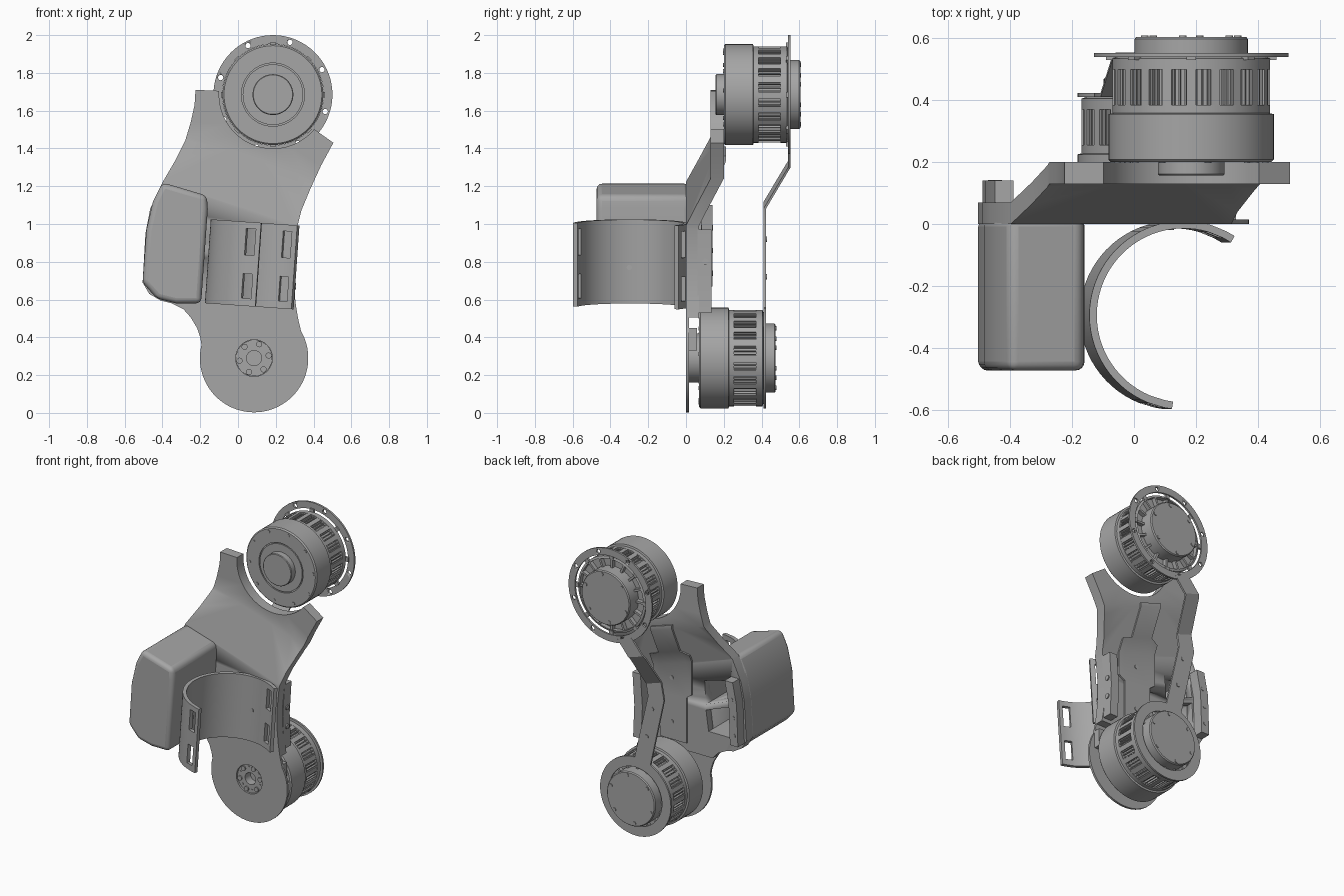
import bpy, bmesh, math
from mathutils import Matrix, Vector

if "Cube" in bpy.data.objects:
    bpy.data.objects.remove(bpy.data.objects["Cube"], do_unlink=True)

grey = bpy.data.materials.new("mid_grey")
grey.use_nodes = True
grey.diffuse_color = (0.38, 0.38, 0.38, 1)
grey.node_tree.nodes["Principled BSDF"].inputs["Base Color"].default_value = (0.38, 0.38, 0.38, 1)

TILT = Vector((0.309, 0, 0.951))      # direction across the sloped folds
UPPER, LOWER = (0.185, 1.685), (0.085, 0.29)


def finish(name, bm, smooth=True):
    bmesh.ops.recalc_face_normals(bm, faces=bm.faces)
    me = bpy.data.meshes.new(name)
    bm.to_mesh(me)
    bm.free()
    ob = bpy.data.objects.new(name, me)
    bpy.context.collection.objects.link(ob)
    me.materials.append(grey)
    activate(ob)
    if smooth:
        bpy.ops.object.shade_smooth_by_angle(angle=math.radians(30))
    return ob


def activate(ob):
    bpy.ops.object.select_all(action="DESELECT")
    ob.select_set(True)
    bpy.context.view_layer.objects.active = ob


def cut(ob, cutter):
    activate(ob)
    mod = ob.modifiers.new("cut", "BOOLEAN")
    mod.operation, mod.solver, mod.object = "DIFFERENCE", "EXACT", cutter
    bpy.ops.object.modifier_apply(modifier=mod.name)


def arc(c, r, a0, a1, n):
    angles = [math.radians(a0 + (a1 - a0) * i / n) for i in range(n + 1)]
    return [(c[0] + r * math.cos(a), c[1] + r * math.sin(a)) for a in angles]


def prism(name, pts, y0, y1, fold=None):
    """Front outline extruded in depth; fold=(start, end) bends it back by 0.13."""
    bm = bmesh.new()
    face = bm.faces.new([bm.verts.new((x, y0, z)) for x, z in pts])
    ext = bmesh.ops.extrude_face_region(bm, geom=[face], use_keep_orig=True)
    for v in ext["geom"]:
        if isinstance(v, bmesh.types.BMVert):
            v.co.y = y1
    if fold:
        bmesh.ops.triangulate(bm, faces=bm.faces)
        for s in fold:
            bmesh.ops.bisect_plane(bm, geom=bm.verts[:] + bm.edges[:] + bm.faces[:],
                                   plane_co=TILT * s, plane_no=TILT)
        for v in bm.verts:
            t = (Vector((v.co.x, 0, v.co.z)).dot(TILT) - fold[0]) / (fold[1] - fold[0])
            v.co.y += 0.13 * min(max(t, 0), 1)
    return finish(name, bm)


def lathe(name, c, profile, closed=False, seg=72):
    """Profile of (radius, y) turned about a front-to-back axis."""
    bm = bmesh.new()
    rings = []
    for r, y in profile:
        rings.append([bm.verts.new((x, y, z)) for x, z in arc(c, r, 0, 360, seg)[:-1]])
    pairs = list(zip(rings, rings[1:])) + ([(rings[-1], rings[0])] if closed else [])
    for a, b in pairs:
        for i in range(seg):
            j = (i + 1) % seg
            bm.faces.new((a[i], a[j], b[j], b[i]))
    bmesh.ops.remove_doubles(bm, verts=bm.verts, dist=1e-5)
    return finish(name, bm)


def ring(name, c, r0, r1, y0, y1):
    return lathe(name, c, [(r0, y0), (r1, y0), (r1, y1), (r0, y1)], True)


def pins(name, spots, r, lo, hi, axis="Y"):
    """Several short cylinders; spots are (x, z), or (y, z) for pins along x."""
    bm = bmesh.new()
    for a, z in spots:
        mid = (lo + hi) / 2
        pos, rot = ((a, mid, z), "X") if axis == "Y" else ((mid, a, z), "Y")
        mat = Matrix.Translation(pos) @ Matrix.Rotation(math.pi / 2, 4, rot)
        bmesh.ops.create_cone(bm, cap_ends=True, segments=16, radius1=r, radius2=r,
                              depth=hi - lo, matrix=mat)
    return finish(name, bm)


def spokes(name, c, count, skip, r0, r1, width, y0, y1):
    """Radial blocks; every skip-th one is left out."""
    bm = bmesh.new()
    for i in range(count):
        if skip and i % skip == 0:
            continue
        mat = (Matrix.Translation((c[0], (y0 + y1) / 2, c[1]))
               @ Matrix.Rotation(2 * math.pi * i / count, 4, "Y")
               @ Matrix.Translation(((r0 + r1) / 2, 0, 0))
               @ Matrix.Diagonal((r1 - r0, y1 - y0, width, 1)))
        bmesh.ops.create_cube(bm, size=1, matrix=mat)
    return finish(name, bm, False)


def motor(part, c, y):
    lathe(part + "_motor_housing", c, [
        (0, y), (0.16, y), (0.16, y + 0.008), (0.167, y + 0.008), (0.167, y), (0.259, y),
        (0.267, y + 0.008), (0.267, y + 0.155), (0.255, y + 0.158), (0.255, y + 0.185),
        (0.232, y + 0.185), (0.232, y + 0.3), (0.255, y + 0.3), (0.255, y + 0.335),
        (0.24, y + 0.34), (0.24, y + 0.31), (0.18, y + 0.31), (0, y + 0.31)])
    lathe(part + "_motor_cap", c, [(0, y + 0.3), (0.183, y + 0.3), (0.183, y + 0.398),
                                   (0.177, y + 0.405), (0, y + 0.405)])
    spokes(part + "_motor_pillars", c, 20, 0, 0.225, 0.254, 0.03, y + 0.18, y + 0.305)
    spokes(part + "_motor_fins", c, 80, 4, 0.225, 0.248, 0.006, y + 0.18, y + 0.305)
    spokes(part + "_motor_rear_spokes", c, 16, 0, 0.175, 0.245, 0.014, y + 0.3, y + 0.338)
    pins(part + "_motor_front_screws", arc(c, 0.24, 5, 365, 10)[:-1], 0.011, y - 0.003, y + 0.01)
    pins(part + "_motor_cap_screws", arc(c, 0.16, 20, 380, 6)[:-1], 0.012, y + 0.39, y + 0.409)


# Folded main plate with a rounded cradle under the upper motor
left = [(-0.25, 0.505), (-0.29, 0.55), (-0.35, 0.58), (-0.41, 0.595), (-0.47, 0.63), (-0.505, 0.69),
        (-0.49, 0.95), (-0.465, 1.08), (-0.4, 1.22), (-0.33, 1.34), (-0.28, 1.44),
        (-0.25, 1.54), (-0.23, 1.63), (-0.225, 1.71)]
right = [(0.505, 1.43), (0.44, 1.31), (0.385, 1.19), (0.335, 1.07), (0.31, 0.97),
         (0.296, 0.83), (0.296, 0.68), (0.305, 0.58), (0.317, 0.505)]
plate = prism("main_plate", left + arc(UPPER, 0.285, 176, 320, 32) + right, 0, 0.07, (1.04, 1.305))

# Thin lower disc with a round opening
disc = prism("lower_disc", [(-0.25, 0.505), (0.317, 0.505)] + arc(LOWER, 0.287, 30, -194, 48)
             + [(-0.2, 0.4), (-0.217, 0.45)], 0, 0.015)
opening = lathe("opening_cutter", LOWER, [(0, -0.1), (0.097, -0.1), (0.097, 0.1), (0, 0.1)])
cut(disc, opening)
bpy.data.objects.remove(opening, do_unlink=True)
ring("lower_collar", LOWER, 0.097, 0.13, 0.012, 0.07)
ring("lower_hub", LOWER, 0.04, 0.096, 0.012, 0.07)
pins("hub_bolts", arc(LOWER, 0.078, 10, 370, 6)[:-1], 0.016, 0.003, 0.02)
pins("hub_dowels", arc(LOWER, 0.078, 40, 400, 6)[:-1], 0.008, 0.009, 0.02)
prism("side_stop", [(0.24, 0.33), (0.33, 0.33), (0.33, 0.45), (0.24, 0.45)], 0.014, 0.058)

# Battery box on the front, with pockets opened from behind
box = prism("side_box", [(-0.4, 1.22), (-0.165, 1.15), (-0.16, 1.08), (-0.195, 0.58), (-0.33, 0.58),
                         (-0.43, 0.605), (-0.505, 0.69), (-0.485, 0.97), (-0.45, 1.12)], -0.473, 0.02)
bev = box.modifiers.new("round", "BEVEL")
bev.width, bev.segments, bev.limit_method = 0.028, 4, "ANGLE"
bev.angle_limit = math.radians(25)
activate(box)
bpy.ops.object.modifier_apply(modifier=bev.name)
bpy.ops.object.shade_smooth_by_angle(angle=math.radians(35))
for pts in ([(-0.42, 0.68), (-0.22, 0.68), (-0.2, 0.82), (-0.41, 0.9)],
            [(-0.41, 0.94), (-0.2, 0.86), (-0.19, 1.02), (-0.39, 1.07)]):
    pocket = prism("pocket_cutter", pts, -0.3, 0.3)
    cut(plate, pocket)
    cut(box, pocket)
    bpy.data.objects.remove(pocket, do_unlink=True)

# Raised rear pads and central rear panel
prism("right_pad", [(0.305, 0.53), (0.296, 0.75), (0.31, 0.97), (0.25, 0.97), (0.235, 0.75), (0.245, 0.53)],
      0.06, 0.135)
prism("left_pad", [(-0.49, 0.67), (-0.48, 0.95), (-0.45, 1.1), (-0.39, 1.1), (-0.42, 0.95), (-0.43, 0.67)],
      0.06, 0.14)
pins("right_pad_screws", [(0.102, z) for z in (0.67, 0.8, 0.925)], 0.017, 0.28, 0.306, "X")
pins("left_pad_screws", [(-0.458, 0.74), (-0.452, 0.86), (-0.44, 0.98)], 0.014, 0.13, 0.143)
prism("rear_panel", [(-0.06, 0.56), (0.14, 0.56), (0.14, 0.85), (0.19, 0.88), (0.19, 1.12), (0.12, 1.15),
                     (0.12, 1.36), (-0.04, 1.41), (-0.04, 1.2), (-0.1, 1.18), (-0.1, 0.9), (-0.06, 0.87)],
      0.06, 0.082, (1.04, 1.305))
pins("panel_screws", [(0.05, 0.68), (0.05, 0.98)], 0.014, 0.075, 0.086)

# Motors
motor("upper", UPPER, 0.2)
motor("lower", LOWER, 0.07)
lathe("upper_front_boss", UPPER, [(0, 0.157), (0.104, 0.157), (0.108, 0.161), (0.108, 0.21), (0, 0.21)])

# Rear strut: two rings joined by a folded bar
top_ring = ring("upper_strut_ring", UPPER, 0.268, 0.315, 0.54, 0.553)
holes = pins("ring_hole_cutter", arc(UPPER, 0.291, 27, 387, 8)[:-1], 0.014, 0.5, 0.6)
cut(top_ring, holes)
bpy.data.objects.remove(holes, do_unlink=True)
ring("lower_strut_ring", LOWER, 0.2, 0.267, 0.411, 0.424)
spokes("strut_tabs", UPPER, 8, 0, 0.245, 0.275, 0.03, 0.53, 0.546)
prism("strut_bar", [(-0.02, 0.5), (0.1, 0.52), (-0.01, 1.0), (0.04, 1.29), (0.13, 1.4),
                    (0.03, 1.44), (-0.07, 1.32), (-0.13, 1.0)], 0.411, 0.424, (1.03, 1.25))
pins("strut_screws", [(-0.04, 0.92), (0.0, 0.72)], 0.014, 0.42, 0.428)

# Open curved cuff with strap slots
bm = bmesh.new()
angles = [57, 63, 73] + [73 + 175 * i / 36 for i in range(1, 37)] + [258, 263]
levels = [0.565, 0.605, 0.735, 0.835, 0.975, 1.01]
grid = [[bm.verts.new((0.145 + 0.293 * math.cos(math.radians(a)),
                       -0.295 + 0.293 * math.sin(math.radians(a)), z)) for z in levels] for a in angles]
for i in range(len(angles) - 1):
    for k in range(len(levels) - 1):
        if not (i in (1, len(angles) - 3) and k in (1, 3)):
            bm.faces.new((grid[i][k], grid[i + 1][k], grid[i + 1][k + 1], grid[i][k + 1]))
pivot = Vector((0.06, 0, 0.79))
bmesh.ops.rotate(bm, verts=bm.verts, cent=pivot, matrix=Matrix.Rotation(math.radians(4), 3, "Y"))
cuff = finish("curved_cuff", bm)
mod = cuff.modifiers.new("thickness", "SOLIDIFY")
mod.thickness, mod.offset = 0.024, 0
activate(cuff)
bpy.ops.object.modifier_apply(modifier=mod.name)
bpy.ops.object.shade_smooth_by_angle(angle=math.radians(30))
pins("cuff_side_screw", [(-0.3, 0.77)], 0.014, -0.145, -0.132, "X")
pins("cuff_back_screw", [(0.115, 0.775)], 0.014, -0.02, -0.01)
